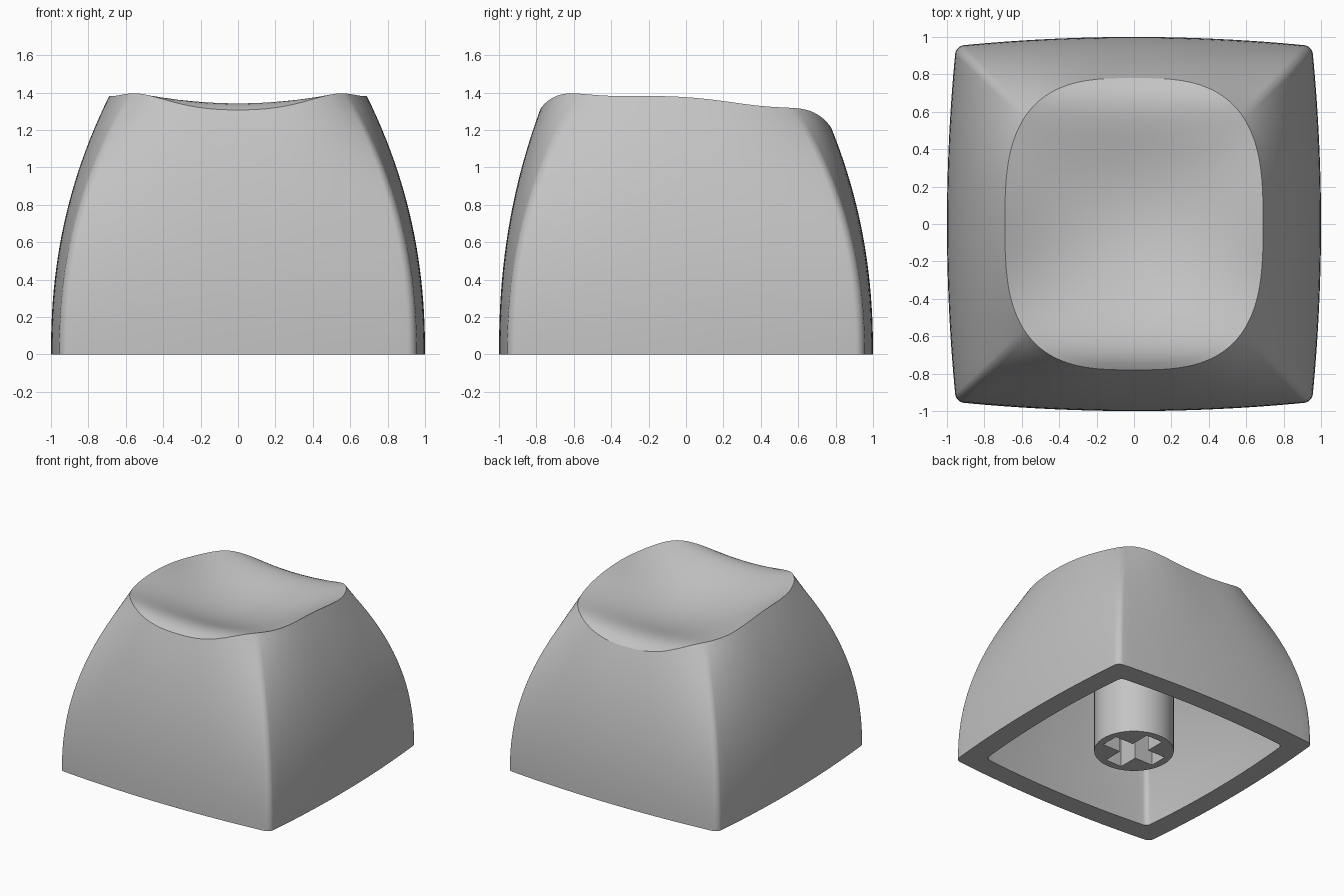
import bpy, bmesh, math
from mathutils import Vector

cube = bpy.data.objects.get("Cube")
if cube:
    bpy.data.objects.remove(cube, do_unlink=True)

grey = bpy.data.materials.new("light_grey_plastic")
grey.use_nodes = True
colour = (0.55, 0.55, 0.55, 1)
grey.diffuse_color = colour
grey.node_tree.nodes["Principled BSDF"].inputs["Base Color"].default_value = colour


def finish(obj):
    """Give the part its material and smooth shading with sharp edges kept."""
    obj.data.materials.clear()
    obj.data.materials.append(grey)
    bpy.ops.object.select_all(action="DESELECT")
    obj.select_set(True)
    bpy.context.view_layer.objects.active = obj
    bpy.ops.object.shade_smooth_by_angle(angle=math.radians(32))


def dish(x, y):
    """Height of the scooped top: a bowl with rolled lips at front and back."""
    spine = 1.175 - 0.067 * y + 0.442 * y**2 - 0.84 * y**6
    scoop = 0.19 + 0.23 * max(0, 1 - (y / 0.6) ** 2) ** 2
    return spine + scoop * x**2


# Rounded square that drives both the base and the top outline
RADIUS, SIDE, ARC = 0.045, 28, 8
quarter = []
flat = 1 - RADIUS
for i in range(SIDE):
    quarter.append((1, flat * (2 * i / SIDE - 1)))
for i in range(ARC):
    t = math.pi / 2 * i / ARC
    quarter.append((flat + RADIUS * math.cos(t), flat + RADIUS * math.sin(t)))
square = []
for turn in range(4):
    square += quarter
    quarter = [(-b, a) for a, b in quarter]


def base_point(a, b):
    return Vector((a * (1 - 0.048 * b * b), b * (1 - 0.048 * a * a)))


def top_point(a, b):
    size = (abs(a / 0.69) ** 3 + abs(b / 0.78) ** 3) ** (1 / 3)
    return Vector((a, b)) / size


def top_ring(scale, drop):
    points = [top_point(a, b) * scale for a, b in square]
    return [(p.x, p.y, dish(p.x, p.y) - drop) for p in points]


def wall_ring(s, base_scale, top_scale, drop):
    """Ring at fraction s of the wall height; walls leave the base upright."""
    ring = []
    for a, b in square:
        low, high = base_point(a, b) * base_scale, top_point(a, b) * top_scale
        p = low.lerp(high, s**2.2)
        ring.append((p.x, p.y, s * (dish(high.x, high.y) - drop)))
    return ring


# Hollow cap: dish, outer wall, bottom lip, inner wall, ceiling
THICK, INNER_BASE, INNER_TOP = 0.2, 0.83, 0.8
STEPS, DISH_STEPS = 24, 24
rings = [top_ring(i / DISH_STEPS, 0) for i in range(1, DISH_STEPS)]
rings += [wall_ring(1 - i / STEPS, 1, 1, 0) for i in range(STEPS + 1)]
rings += [wall_ring(i / STEPS, INNER_BASE, INNER_TOP, THICK) for i in range(STEPS + 1)]
rings += [top_ring(INNER_TOP * (1 - i / DISH_STEPS), THICK) for i in range(1, DISH_STEPS)]

bm = bmesh.new()
loops = [[bm.verts.new(p) for p in ring] for ring in rings]
count = len(square)
for upper, lower in zip(loops, loops[1:]):
    for i in range(count):
        j = (i + 1) % count
        bm.faces.new((upper[i], lower[i], lower[j], upper[j]))
for loop, drop in ((loops[0], 0), (loops[-1], THICK)):
    centre = bm.verts.new((0, 0, dish(0, 0) - drop))
    for i in range(count):
        bm.faces.new((centre, loop[i], loop[(i + 1) % count]))
bmesh.ops.recalc_face_normals(bm, faces=bm.faces)
mesh = bpy.data.meshes.new("cap_shell")
bm.to_mesh(mesh)
bm.free()
shell = bpy.data.objects.new("cap_shell", mesh)
bpy.context.collection.objects.link(shell)
finish(shell)

# Mounting stem with a cross-shaped socket
STEM_LOW, STEM_HIGH, SOCKET = 0.01, 1.05, 0.45
bpy.ops.mesh.primitive_cylinder_add(
    vertices=64, radius=0.3, depth=STEM_HIGH - STEM_LOW,
    location=(0, 0, (STEM_LOW + STEM_HIGH) / 2))
stem = bpy.context.object
stem.name = "mounting_stem"
for size in ((0.48, 0.15), (0.15, 0.48)):
    bpy.ops.mesh.primitive_cube_add(size=1)
    cutter = bpy.context.object
    cutter.name = "socket_cutter"
    cutter.scale = (*size, 2 * SOCKET)
    cutter.hide_render = True
    cut = stem.modifiers.new("socket", "BOOLEAN")
    cut.operation, cut.solver, cut.object = "DIFFERENCE", "EXACT", cutter
    bpy.context.view_layer.objects.active = stem
    bpy.ops.object.modifier_apply(modifier=cut.name)
    bpy.data.objects.remove(cutter, do_unlink=True)
finish(stem)
